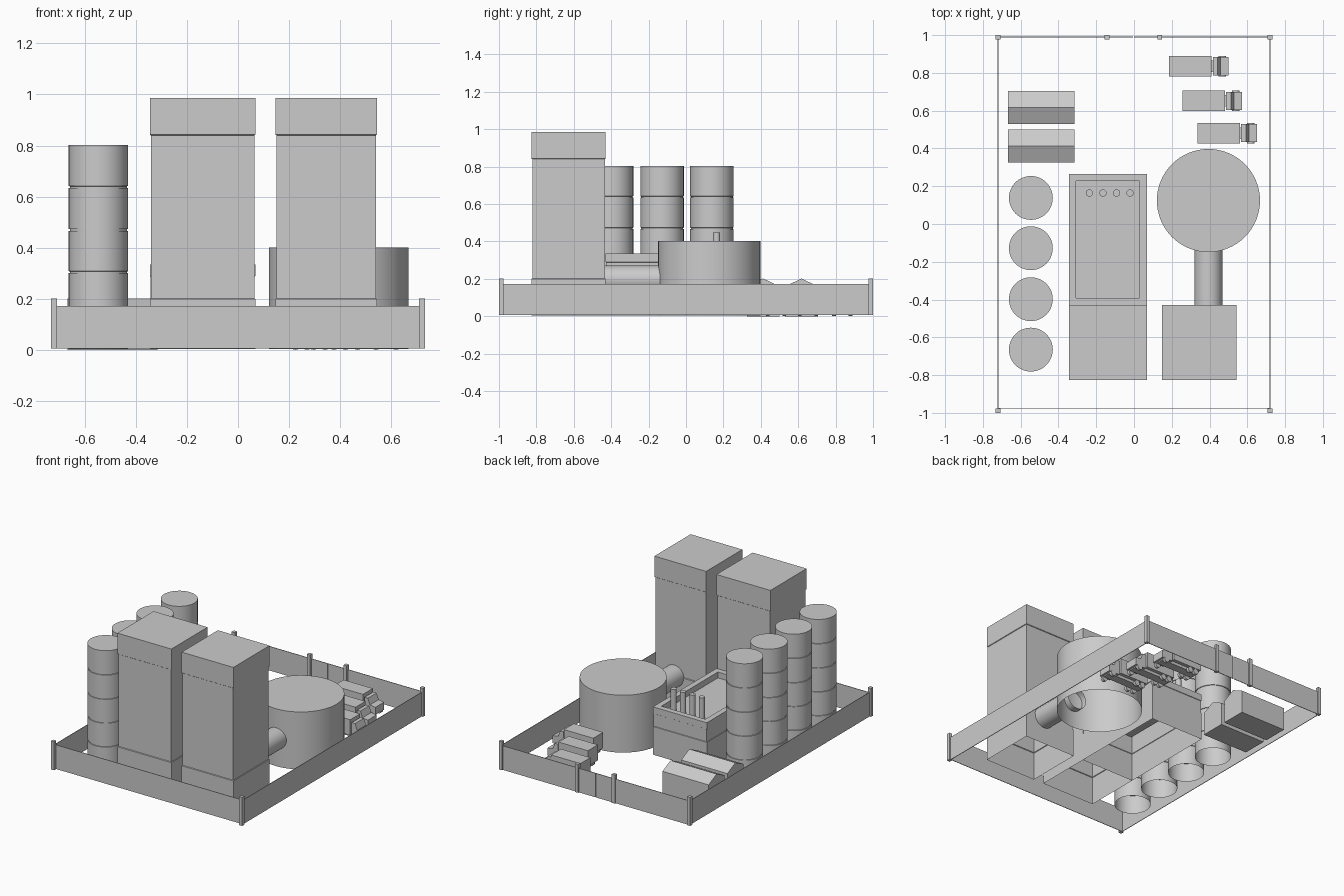
import bpy, bmesh, math
from mathutils import Matrix

if "Cube" in bpy.data.objects:
    bpy.data.objects.remove(bpy.data.objects["Cube"])


def finish(bm, name, smooth=False):
    me = bpy.data.meshes.new(name)
    bm.to_mesh(me)
    bm.free()
    ob = bpy.data.objects.new(name, me)
    bpy.context.collection.objects.link(ob)
    if smooth:
        bpy.context.view_layer.objects.active = ob
        ob.select_set(True)
        bpy.ops.object.shade_smooth_by_angle(angle=math.radians(30))
        ob.select_set(False)
    return ob


def rect(x0, x1, y0, y1):
    return lambda i: [(x0 + i, y0 + i), (x1 - i, y0 + i), (x1 - i, y1 - i), (x0 + i, y1 - i)]


def circle(cx, cy, r, n=48):
    return lambda i: [(cx + (r - i) * math.cos(2 * math.pi * k / n),
                       cy + (r - i) * math.sin(2 * math.pi * k / n)) for k in range(n)]


def shell(name, outline, rings, smooth=False):
    """Stack of outlines (inset, z), open at the bottom and capped on top."""
    bm = bmesh.new()
    loops = [[bm.verts.new((x, y, z)) for x, y in outline(i)] for i, z in rings]
    for a, b in zip(loops, loops[1:]):
        n = len(a)
        for k in range(n):
            j = (k + 1) % n
            bm.faces.new((a[k], a[j], b[j], b[k]))
    bm.faces.new(loops[-1])
    return finish(bm, name, smooth)


def add_box(bm, x0, x1, y0, y1, z0, z1):
    m = Matrix.Translation(((x0 + x1) / 2, (y0 + y1) / 2, (z0 + z1) / 2))
    bmesh.ops.create_cube(bm, size=1, matrix=m @ Matrix.Diagonal((x1 - x0, y1 - y0, z1 - z0, 1)))


def box(name, *b):
    bm = bmesh.new()
    add_box(bm, *b)
    return finish(bm, name)


def add_cyl_y(bm, x, y0, y1, z, r, n, caps=True):
    m = Matrix.Translation((x, (y0 + y1) / 2, z)) @ Matrix.Rotation(math.pi / 2, 4, 'X')
    bmesh.ops.create_cone(bm, cap_ends=caps, segments=n, radius1=r, radius2=r, depth=y1 - y0, matrix=m)


def add_prism(bm, pts, d):
    """Extrude a closed loop of 3D points by the vector d."""
    a = [bm.verts.new(p) for p in pts]
    b = [bm.verts.new([p[k] + d[k] for k in range(3)]) for p in pts]
    n = len(a)
    faces = [bm.faces.new(a), bm.faces.new(b[::-1])]
    for k in range(n):
        j = (k + 1) % n
        faces.append(bm.faces.new((a[j], a[k], b[k], b[j])))
    bmesh.ops.recalc_face_normals(bm, faces=faces)


# Perimeter wall, corner and gate posts
W, F, B, T = 0.72, -0.975, 0.99, 0.002
for s, side in ((-1, "left"), (1, "right")):
    box("wall_" + side, s * W - T, s * W + T, -0.985, B, 0.006, 0.173)
box("wall_front", -W, W, F - T, F + T, 0.006, 0.173)
box("wall_back_left", -W, -0.143, B - T, B + T, 0.006, 0.173)
box("wall_back_right", 0.137, W, B - T, B + T, 0.006, 0.173)
box("gate_left", -0.143, -0.005, B - T, B + T, 0.006, 0.173)
box("gate_right", -0.001, 0.137, B - T, B + T, 0.006, 0.173)
for x, y in ((-W, -0.988), (W, -0.988), (-W, 0.988), (W, 0.988), (-0.143, 0.988), (0.137, 0.988)):
    box("post", x - 0.012, x + 0.012, y - 0.012, y + 0.012, 0.006, 0.203)

# Tall towers with slightly raised top and bottom bands
tower_rings = [(0, 0.005), (0, 0.20), (0.004, 0.203), (0.004, 0.84), (0, 0.843), (0, 0.986)]
for name, x0, x1 in (("tower_left", -0.345, 0.068), ("tower_right", 0.147, 0.543)):
    shell(name, rect(x0, x1, -0.826, -0.43), tower_rings)

# Low hall with parapet roof
shell("low_hall", rect(-0.345, 0.068, -0.43, 0.265),
      [(0, 0.005), (0, 0.20), (0.003, 0.202), (0.003, 0.288), (0, 0.29), (0, 0.336),
       (0.038, 0.336), (0.038, 0.295)])

# Chimneys on the hall roof
for k in range(4):
    shell("chimney", circle(-0.236 + 0.0717 * k, 0.164, 0.019, 24), [(0, 0.29), (0, 0.448)], True)

# Storage silos with ring grooves
silo_rings = [(0, 0.005)]
for z in (0.14, 0.305, 0.47, 0.638):
    silo_rings += [(0, z - 0.004), (0.004, z - 0.003), (0.004, z + 0.003), (0, z + 0.004)]
silo_rings.append((0, 0.803))
for y in (0.138, -0.128, -0.398, -0.665):
    shell("silo", circle(-0.546, y, 0.116), silo_rings, True)

# Round tank and the duct joining it to the right tower
shell("round_tank", circle(0.394, 0.124, 0.273, 64), [(0, 0.005), (0, 0.402)], True)
bm = bmesh.new()
add_cyl_y(bm, 0.394, -0.44, -0.10, 0.197, 0.074, 32, False)
finish(bm, "duct", True)

# Gabled sheds
for y in (0.325, 0.53):
    bm = bmesh.new()
    add_prism(bm, [(-0.667, y, 0), (-0.667, y + 0.175, 0), (-0.667, y + 0.175, 0.16),
                   (-0.667, y + 0.0875, 0.202), (-0.667, y, 0.16)], (0.353, 0, 0))
    finish(bm, "shed")

# Parked trucks: cargo box, cab, chassis and wheels
for x, y in ((0.185, 0.835), (0.256, 0.652), (0.335, 0.481)):
    bm = bmesh.new()
    add_box(bm, x, x + 0.225, y - 0.054, y + 0.054, 0.042, 0.15)
    add_box(bm, x + 0.01, x + 0.30, y - 0.03, y + 0.03, 0.022, 0.042)
    cab = [(0.232, 0.03), (0.315, 0.03), (0.315, 0.082), (0.274, 0.088), (0.258, 0.13), (0.232, 0.13)]
    add_prism(bm, [(x + a, y - 0.048, z) for a, z in cab], (0, 0.096, 0))
    for wx in (0.04, 0.085, 0.283):
        for s in (-1, 1):
            c = y + s * 0.044
            add_cyl_y(bm, x + wx, c - 0.01, c + 0.01, 0.021, 0.02, 12)
    finish(bm, "truck")
